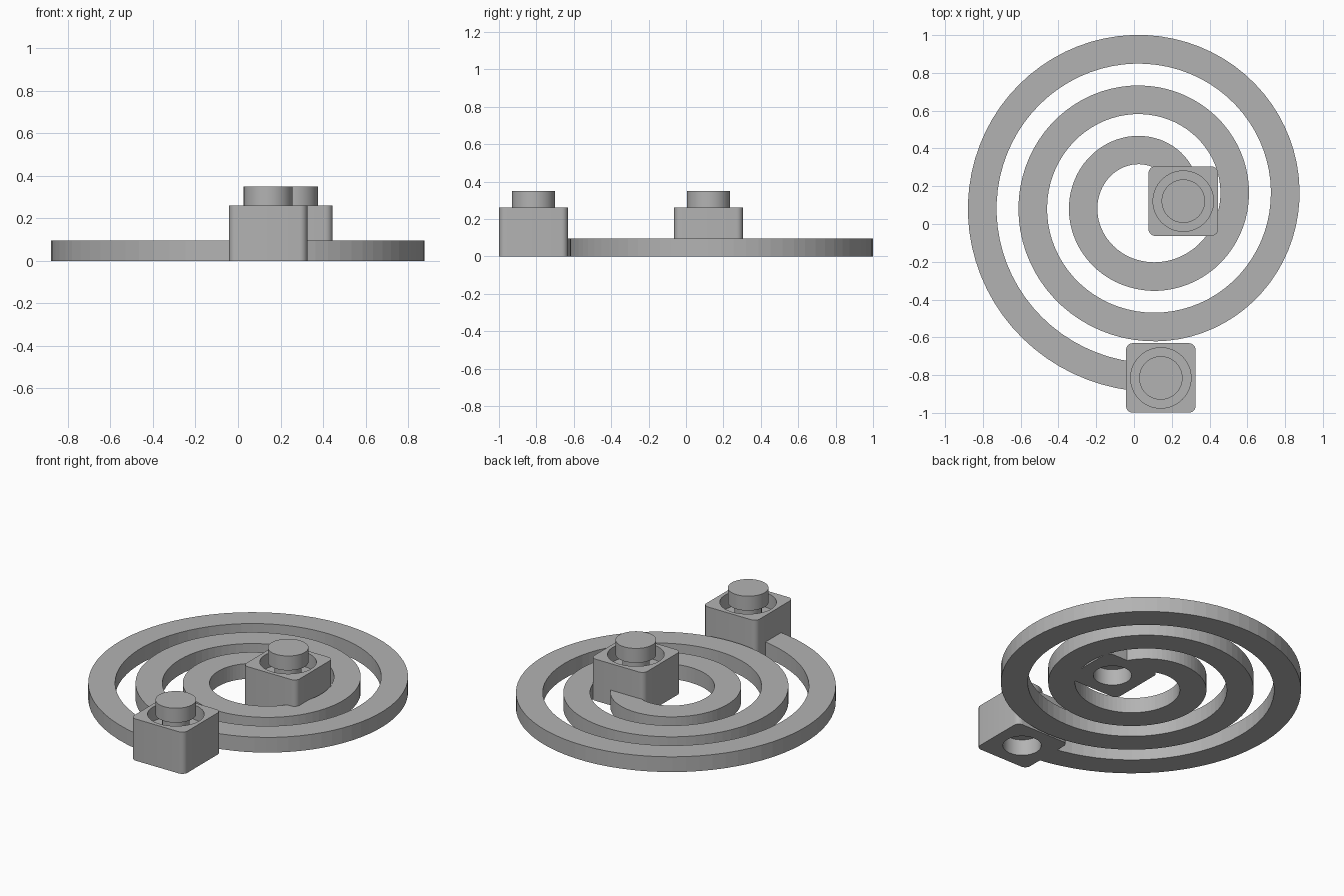
import bpy, bmesh, math

if "Cube" in bpy.data.objects:
    bpy.data.objects.remove(bpy.data.objects["Cube"])

grey = bpy.data.materials.new("plain grey")
grey.diffuse_color = (0.45, 0.45, 0.45, 1)
grey.use_nodes = True
grey.node_tree.nodes["Principled BSDF"].inputs["Base Color"].default_value = grey.diffuse_color


def make_object(name, bm):
    bmesh.ops.recalc_face_normals(bm, faces=bm.faces)
    mesh = bpy.data.meshes.new(name)
    bm.to_mesh(mesh)
    bm.free()
    mesh.materials.append(grey)
    obj = bpy.data.objects.new(name, mesh)
    bpy.context.collection.objects.link(obj)
    return obj


def smooth(obj):
    bpy.ops.object.select_all(action='DESELECT')
    obj.select_set(True)
    bpy.context.view_layer.objects.active = obj
    bpy.ops.object.shade_smooth_by_angle(angle=math.radians(30))


def lathe(name, profile, x, y, sides=64):
    """Closed solid turned about a vertical axis; profile runs bottom to top as (r, z)."""
    bm = bmesh.new()
    rings = []
    for r, z in profile:
        rings.append([bm.verts.new((x + r * math.cos(a), y + r * math.sin(a), z))
                      for a in (2 * math.pi * i / sides for i in range(sides))])
    for low, high in zip(rings, rings[1:]):
        for i in range(sides):
            j = (i + 1) % sides
            bm.faces.new((low[i], low[j], high[j], high[i]))
    bm.faces.new(rings[0][::-1])
    bm.faces.new(rings[-1])
    return make_object(name, bm)


def connector(prefix, x, y):
    # Square block with rounded upright corners
    bm = bmesh.new()
    bmesh.ops.create_cube(bm, size=1)
    for v in bm.verts:
        v.co = (x + v.co.x * 0.368, y + v.co.y * 0.368, (v.co.z + 0.5) * 0.26)
    upright = [e for e in bm.edges if abs(e.verts[0].co.z - e.verts[1].co.z) > 0.1]
    bmesh.ops.bevel(bm, geom=upright, offset=0.035, segments=6, profile=0.5, affect='EDGES')
    block = make_object(prefix + "_block", bm)

    # Round recess on top and round socket underneath
    cutters = [lathe("recess_cutter", [(0.16, 0.17), (0.16, 0.3)], x, y),
               lathe("socket_cutter", [(0.108, -0.05), (0.108, 0.10)], x, y)]
    bpy.context.view_layer.objects.active = block
    for cutter in cutters:
        cutter.hide_render = True
        mod = block.modifiers.new("cut", 'BOOLEAN')
        mod.operation = 'DIFFERENCE'
        mod.solver = 'EXACT'
        mod.object = cutter
        bpy.ops.object.modifier_apply(modifier=mod.name)
    for cutter in cutters:
        bpy.data.objects.remove(cutter)
    smooth(block)

    # Stud with a wide head on a narrower neck
    smooth(lathe(prefix + "_stud",
                 [(0.077, 0.165), (0.077, 0.26), (0.115, 0.26), (0.115, 0.35)], x, y))


# Flat spiral band
CX, CY, HALF_WIDTH, HEIGHT = 0.0655, 0.123, 0.076, 0.095
START, END, STEPS = 35, 986, 200
bm = bmesh.new()
sections = []
for i in range(STEPS + 1):
    deg = START + (END - START) * i / STEPS
    a, r = math.radians(deg), 0.198 + 0.268 * deg / 360
    sections.append([bm.verts.new((CX + (r + s) * math.cos(a), CY + (r + s) * math.sin(a), z))
                     for s, z in ((-HALF_WIDTH, 0), (HALF_WIDTH, 0),
                                  (HALF_WIDTH, HEIGHT), (-HALF_WIDTH, HEIGHT))])
for p, q in zip(sections, sections[1:]):
    for k in range(4):
        n = (k + 1) % 4
        bm.faces.new((p[k], p[n], q[n], q[k]))
bm.faces.new(sections[0])
bm.faces.new(sections[-1][::-1])
make_object("spiral_band", bm)

# Connectors at both ends of the spiral
connector("outer", 0.142, -0.815)
connector("inner", 0.261, 0.121)
